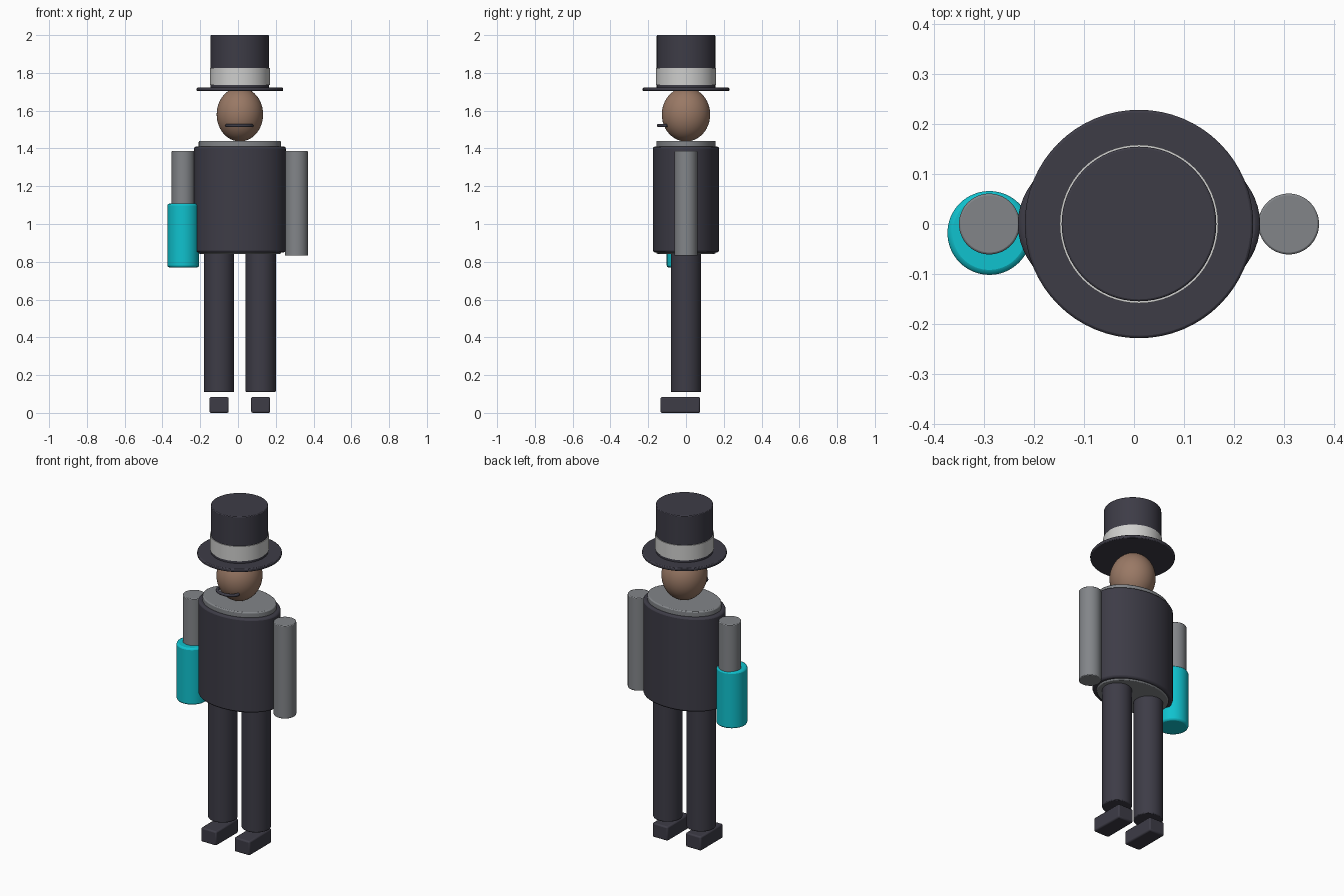
import bpy, math

if "Cube" in bpy.data.objects:
    bpy.data.objects.remove(bpy.data.objects["Cube"])

def material(name, rgb):
    m = bpy.data.materials.new(name)
    m.diffuse_color = (*rgb, 1)
    m.use_nodes = True
    m.node_tree.nodes["Principled BSDF"].inputs["Base Color"].default_value = m.diffuse_color
    return m

DARK = material("charcoal cloth", (0.047, 0.045, 0.062))
GREY = material("grey shirt", (0.225, 0.235, 0.25))
TEAL = material("bright teal", (0.005, 0.54, 0.62))
SKIN = material("brown skin", (0.32, 0.19, 0.13))
WHITE = material("pale ribbon", (0.62, 0.62, 0.61))
CX = 0.01  # centre line of the figure

def finish(ob, name, mat, bevel=0):
    ob.name = name
    ob.data.materials.append(mat)
    bpy.ops.object.transform_apply(location=False, rotation=False, scale=True)
    if bevel:
        b = ob.modifiers.new("soft edge", "BEVEL")
        b.width = bevel
        b.segments = 2
        b.limit_method = 'ANGLE'
    bpy.ops.object.shade_smooth_by_angle(angle=math.radians(40))
    return ob

def cylinder(name, mat, x, y, z0, z1, rx, ry=None, bevel=0):
    bpy.ops.mesh.primitive_cylinder_add(vertices=64, radius=1, depth=1,
                                        location=(x, y, (z0 + z1) / 2))
    ob = bpy.context.object
    ob.scale = (rx, ry or rx, z1 - z0)
    return finish(ob, name, mat, bevel)

# Top hat
cylinder("hat_crown", DARK, CX, 0, 1.715, 2.0, 0.155, bevel=0.004)
cylinder("hat_ribbon", WHITE, CX, 0, 1.737, 1.825, 0.159)
cylinder("hat_brim", DARK, CX, 0, 1.703, 1.722, 0.229, bevel=0.005)

# Head
bpy.ops.mesh.primitive_uv_sphere_add(segments=48, ring_count=24, radius=1,
                                     location=(CX, 0, 1.58))
head = bpy.context.object
head.scale = (0.123, 0.128, 0.143)
finish(head, "head", SKIN)

# Moustache: thin rod bowed forward around the face
curve = bpy.data.curves.new("moustache", "CURVE")
curve.dimensions = '3D'
curve.bevel_depth = 0.009
curve.bevel_resolution = 3
curve.use_fill_caps = True
spline = curve.splines.new('POLY')
N = 16
spline.points.add(N)
for i, p in enumerate(spline.points):
    t = 2 * i / N - 1
    p.co = (0.007 + 0.066 * math.sin(t * math.pi / 2),
            -0.1 - 0.046 * math.cos(t * math.pi / 2), 1.521, 1)
curve.materials.append(DARK)
bpy.context.collection.objects.link(bpy.data.objects.new("moustache", curve))

# Torso: grey shirt inside a dark coat
cylinder("shirt", GREY, CX, 0, 0.842, 1.44, 0.218, 0.157, bevel=0.006)
cylinder("coat", DARK, CX, 0, 0.85, 1.41, 0.243, 0.175, bevel=0.01)

# Limbs
for side, s in (("left", 1), ("right", -1)):
    cylinder(side + "_arm", GREY, CX + s * 0.3, 0, 0.832, 1.386, 0.061, bevel=0.004)
    cylinder(side + "_leg", DARK, CX + s * 0.11, 0, 0.11, 0.85, 0.08, bevel=0.005)
    bpy.ops.mesh.primitive_cube_add(size=1, location=(CX + s * 0.11, -0.03, 0.042))
    shoe = bpy.context.object
    shoe.scale = (0.101, 0.21, 0.084)
    finish(shoe, side + "_shoe", DARK, 0.008)

# Teal sleeve over one forearm
cylinder("forearm_sleeve", TEAL, CX - 0.3, -0.018, 0.77, 1.108, 0.084, bevel=0.01)
